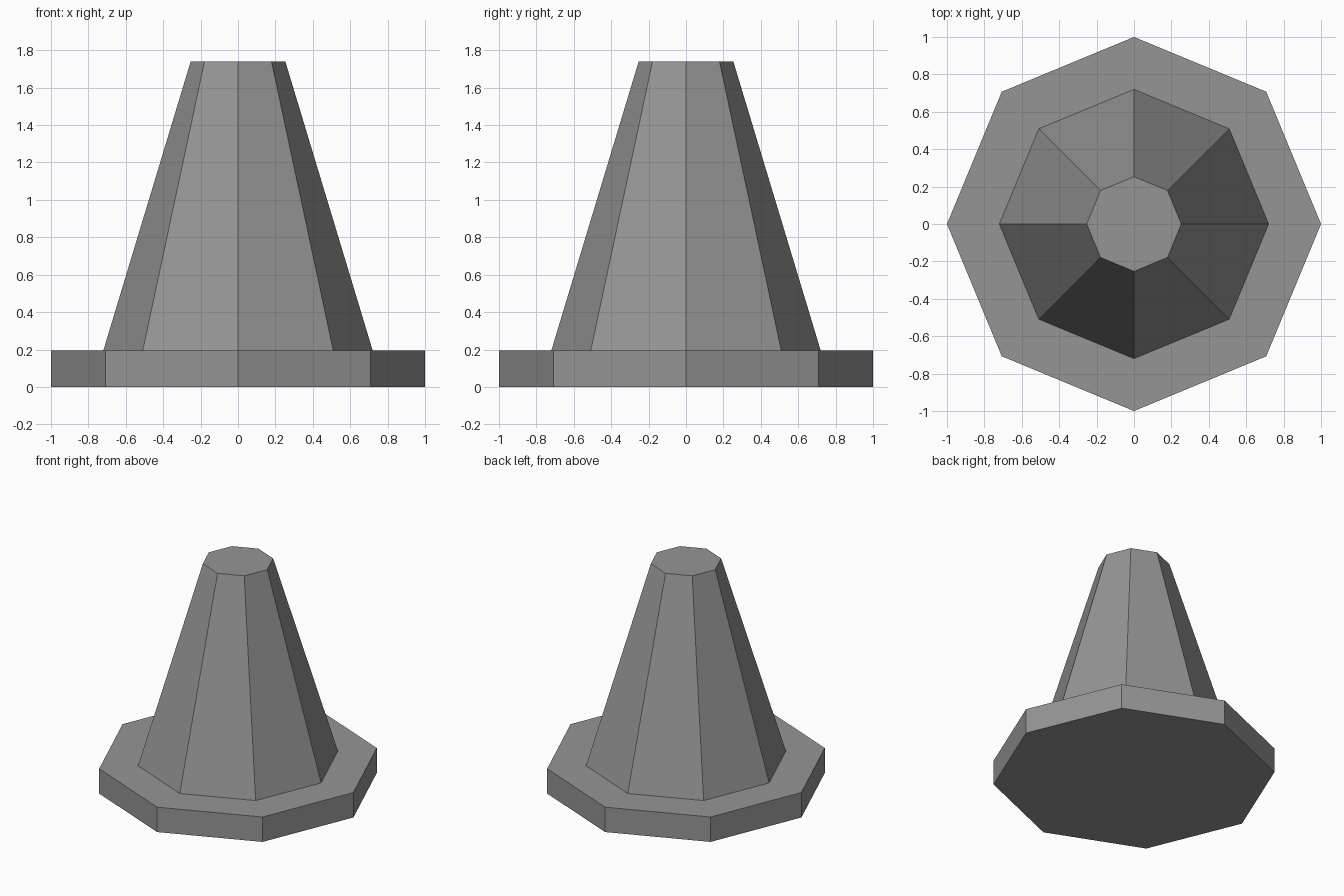
import bpy

cube = bpy.data.objects.get("Cube")
if cube:
    bpy.data.objects.remove(cube, do_unlink=True)

SIDES = 8
BASE_TOP = 0.195
CONE_TOP = 1.74

# Single plain grey
grey = bpy.data.materials.new("plain_grey")
grey.use_nodes = True
colour = (0.3, 0.3, 0.3, 1)
grey.diffuse_color = colour
grey.node_tree.nodes["Principled BSDF"].inputs["Base Color"].default_value = colour


def frustum(name, bottom_radius, top_radius, z_bottom, z_top):
    """Flat-sided octagonal frustum with corners on the x and y axes."""
    bpy.ops.mesh.primitive_cone_add(
        vertices=SIDES, radius1=bottom_radius, radius2=top_radius,
        depth=z_top - z_bottom, location=(0, 0, (z_bottom + z_top) / 2))
    part = bpy.context.object
    part.name = name
    part.data.materials.append(grey)
    bpy.ops.object.shade_flat()
    return part


# Flat octagonal foot
frustum("base_plate", 1.0, 1.0, 0, BASE_TOP)

# Tapered body with a flat top
frustum("cone_body", 0.72, 0.253, BASE_TOP, CONE_TOP)
